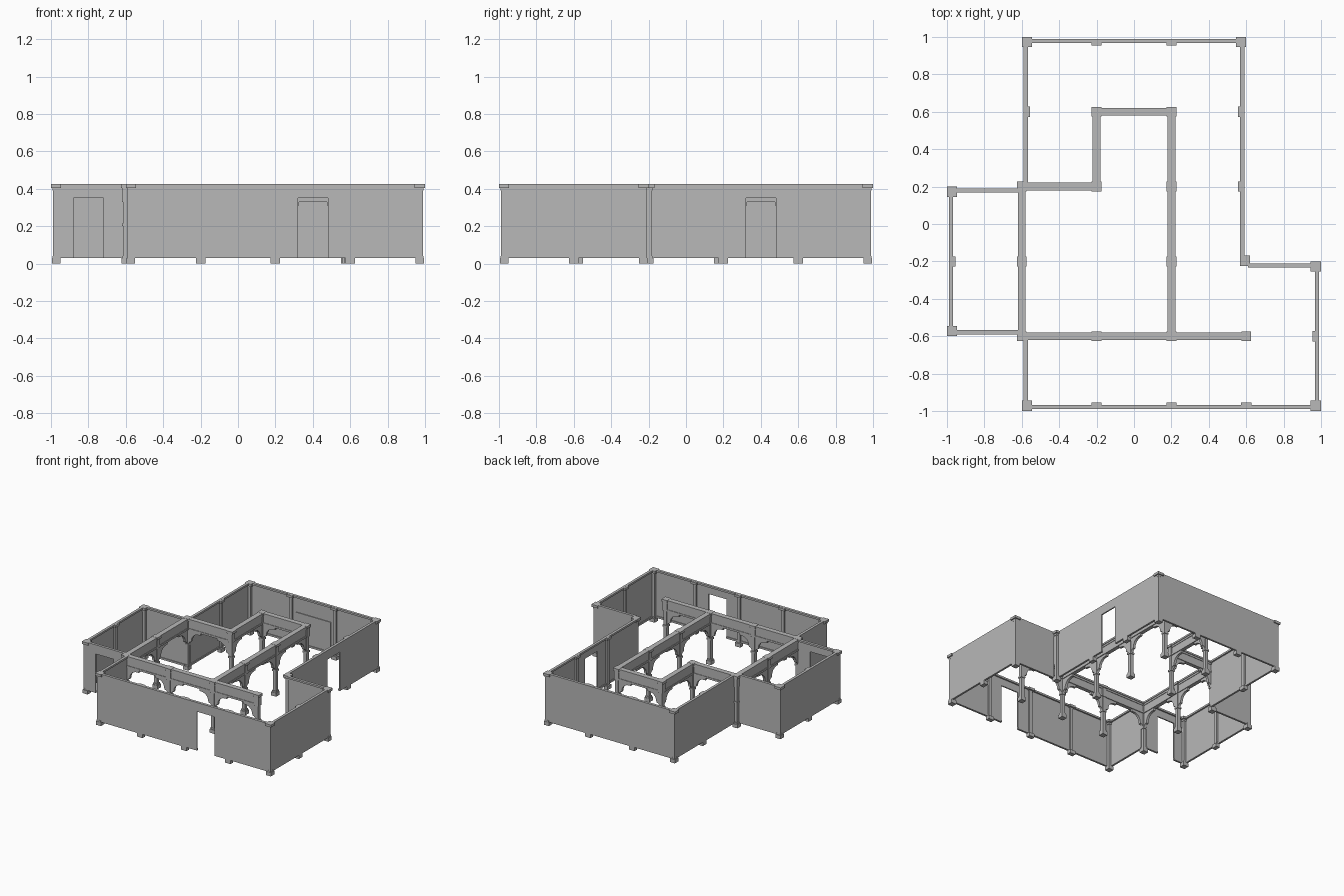
import bpy, math
from mathutils import Vector

old = bpy.data.objects.get("Cube")
if old:
    bpy.data.objects.remove(old, do_unlink=True)

stone = bpy.data.materials.new("grey stone")
stone.use_nodes = True
stone.diffuse_color = (0.48, 0.48, 0.48, 1)
stone.node_tree.nodes["Principled BSDF"].inputs["Base Color"].default_value = stone.diffuse_color

TOP, FLOOR, DOOR_TOP, BEAM_LOW = 0.425, 0.03, 0.35, 0.33
CELL, INSET = 0.4, 0.01


class Part:
    """Collects solids placed in a local frame (along, across, up)."""

    def __init__(self, name, origin, along=(1, 0)):
        self.name, self.o = name, Vector((*origin, 0))
        self.u = Vector((*along, 0))
        self.n = Vector((-along[1], along[0], 0))
        self.verts, self.faces = [], []

    def prism(self, profile, a, b):
        """Extrude an (along, up) outline across from a to b."""
        start, k = len(self.verts), len(profile)
        for w in (a, b):
            for t, z in profile:
                self.verts.append(self.o + self.u * t + self.n * w + Vector((0, 0, z)))
        self.faces.append([start + i for i in range(k)])
        self.faces.append([start + k + i for i in reversed(range(k))])
        for i in range(k):
            j = (i + 1) % k
            self.faces.append([start + j, start + i, start + k + i, start + k + j])

    def box(self, t0, t1, a, b, z0, z1):
        self.prism([(t0, z0), (t1, z0), (t1, z1), (t0, z1)], a, b)

    def block(self, width, z0, z1):
        h = width / 2
        self.box(-h, h, -h, h, z0, z1)

    def finish(self):
        mesh = bpy.data.meshes.new(self.name)
        mesh.from_pydata(self.verts, [], self.faces)
        mesh.materials.append(stone)
        obj = bpy.data.objects.new(self.name, mesh)
        bpy.context.collection.objects.link(obj)


def post(name, x, y, cap=0.055):
    p = Part(name, (x, y))
    p.block(0.045, 0, FLOOR)
    p.block(0.037, FLOOR, 0.042)
    p.block(0.028, 0.042, 0.405)
    p.block(0.036, 0.39, 0.405)
    p.block(cap, 0.405, TOP)
    p.finish()


# Outer walls, counter-clockwise, with a door position along some of them
outline = [(-.6, -1), (1, -1), (1, -.2), (.6, -.2), (.6, 1),
           (-.6, 1), (-.6, .2), (-1, .2), (-1, -.6), (-.6, -.6)]
doors = {0: 1.0, 3: 0.6, 8: 0.2}

for i, start in enumerate(outline):
    p, q = Vector(start), Vector(outline[(i + 1) % len(outline)])
    length = (q - p).length
    d = (q - p) / length
    wall = Part("outer_wall", p, d)
    lo, hi = INSET, length - INSET
    spans = [(lo, hi)]
    if i in doors:
        c = doors[i]
        spans = [(lo, c - 0.08), (c + 0.08, hi)]
        wall.box(c - 0.08, c + 0.08, INSET, 0.02, DOOR_TOP, TOP)
    for a, b in spans:
        wall.box(a, b, INSET, 0.02, FLOOR, TOP)
        wall.box(a, b, 0.02, 0.026, FLOOR, 0.045)
    wall.box(lo, hi, INSET, 0.032, 0.41, TOP)
    wall.finish()

    # Half posts along the wall
    for k in range(1, round(length / CELL)):
        c = k * CELL
        s = Part("wall_pilaster", p, d)
        s.box(c - 0.025, c + 0.025, INSET, 0.045, 0, FLOOR)
        s.box(c - 0.014, c + 0.014, INSET, 0.033, FLOOR, 0.405)
        s.box(c - 0.027, c + 0.027, INSET, 0.045, 0.405, TOP - 0.001)
        s.finish()

    # Corner posts: pulled inward at outer corners, centred at inner ones
    before = (p - Vector(outline[i - 1])).normalized()
    turn = before.x * d.y - before.y * d.x
    if turn > 0:
        c = p + (d - before) * 0.0275
        post("corner_post", c.x, c.y)
    elif start == (.6, -.2):
        post("inner_corner_post", 0.593, -0.197)

# Shallow panel on the inside of the back wall
panel = Part("back_wall_panel", (0, 0.98))
panel.box(-0.16, 0.16, -0.006, 0, 0.08, 0.29)
panel.finish()


def arc(cx, cz, r, steps=6):
    """Quarter curve from above the centre round to its column side."""
    return [(cx - r * math.sin(a), cz + r * math.cos(a))
            for a in (math.pi / 2 * s / steps for s in range(steps + 1))]


bracket = ([(0.01, BEAM_LOW), (0.125, BEAM_LOW), (0.125, 0.31)]
           + arc(0.108, 0.245, 0.065) + arc(0.04, 0.215, 0.022, 4)
           + [(0.01, 0.215)])

# Arcade of beams on columns
runs = [[(.6, -.6), (-.6, -.6), (-.6, .2), (-.2, .2), (-.2, .6), (.2, .6), (.2, -.6)]]
nodes = set()
for run in runs:
    for p, q in zip(map(Vector, run), map(Vector, run[1:])):
        length = (q - p).length
        d = (q - p) / length
        beam = Part("arcade_beam", p, d)
        for half, z0, z1 in ((0.016, BEAM_LOW, 0.345), (0.012, 0.345, 0.395),
                             (0.016, 0.395, 0.41), (0.021, 0.41, TOP - 0.001)):
            beam.box(0, length, -half, half, z0, z1)
        beam.finish()
        count = round(length / CELL)
        for k in range(count + 1):
            c = p + d * (k * CELL)
            nodes.add((round(c.x, 2), round(c.y, 2)))
            for sign, wanted in ((1, k < count), (-1, k > 0)):
                if wanted:
                    b = Part("arch_bracket", c, d * sign)
                    b.prism(bracket, -0.01, 0.01)
                    b.finish()

for x, y in sorted(nodes):
    post("arcade_column", x, y, 0.052)
    collar = Part("column_collar", (x, y))
    collar.block(0.038, 0.2, 0.214)
    collar.block(0.038, BEAM_LOW, 0.405)
    collar.finish()
